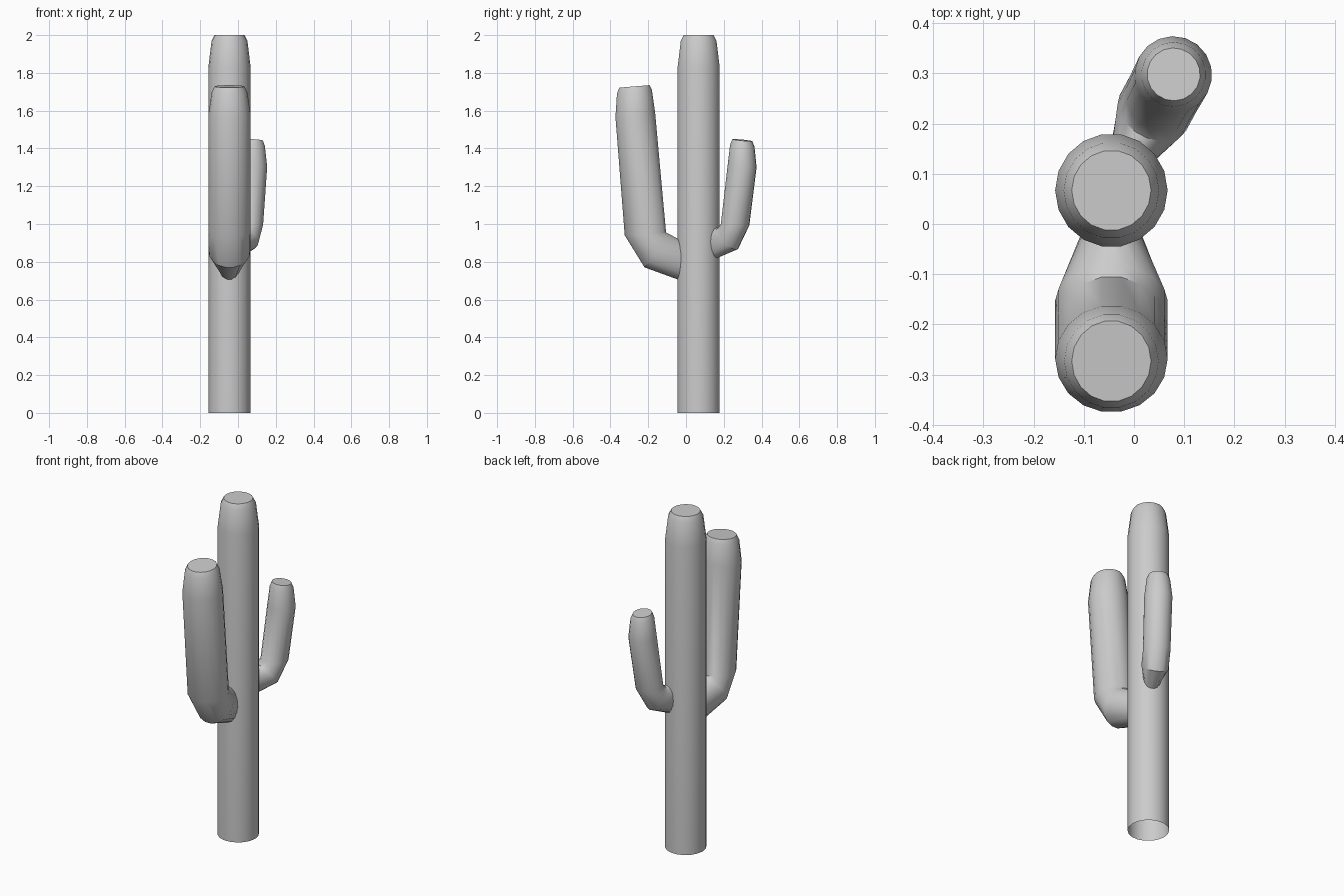
import bpy, bmesh, math
from mathutils import Vector

if "Cube" in bpy.data.objects:
    bpy.data.objects.remove(bpy.data.objects["Cube"])

SIDES = 18
CENTRE = Vector((-0.045, 0.067, 0))


def loft(name, heading, rings):
    """Each ring: outer (s, z), inner (s, z), half width. s runs outward along heading."""
    out = Vector((math.cos(heading), math.sin(heading), 0))
    side = Vector((-out.y, out.x, 0))
    bm = bmesh.new()
    loops = []
    for (s0, z0), (s1, z1), w in rings:
        mid = CENTRE + out * (s0 + s1) / 2 + Vector((0, 0, (z0 + z1) / 2))
        axis = (out * (s0 - s1) + Vector((0, 0, z0 - z1))) / 2
        loop = []
        for i in range(SIDES):
            a = math.tau * i / SIDES
            loop.append(bm.verts.new(mid + side * w * math.cos(a) + axis * math.sin(a) * 1.01))
        loops.append(loop)
    for a, b in zip(loops, loops[1:]):
        for i in range(SIDES):
            j = (i + 1) % SIDES
            bm.faces.new((a[i], a[j], b[j], b[i]))
    bm.faces.new(loops[-1])
    bmesh.ops.recalc_face_normals(bm, faces=bm.faces)
    mesh = bpy.data.meshes.new(name)
    bm.to_mesh(mesh)
    bm.free()
    obj = bpy.data.objects.new(name, mesh)
    bpy.context.collection.objects.link(obj)
    bpy.ops.object.select_all(action='DESELECT')
    obj.select_set(True)
    bpy.context.view_layer.objects.active = obj
    bpy.ops.object.shade_smooth_by_angle(angle=math.radians(35))
    return obj


# Trunk: straight column, tapered crown, open base
loft("trunk", -math.pi / 2, [((r, z), (-r, z), r) for r, z in
     [(0.112, 0), (0.112, 1.83), (0.095, 1.97), (0.079, 2.0)]])

# Large front arm, pinched where it enters the trunk
loft("large_arm", -math.pi / 2, [
    ((0.067, 0.69), (0.067, 0.90), 0.052),
    ((0.287, 0.77), (0.152, 0.945), 0.112),
    ((0.392, 0.94), (0.172, 0.955), 0.112),
    ((0.441, 1.565), (0.23, 1.59), 0.112),
    ((0.433, 1.69), (0.247, 1.71), 0.094),
    ((0.42, 1.722), (0.26, 1.735), 0.079)])

# Small rear arm, turned towards the right
loft("small_arm", math.atan2(0.882, 0.473), [
    ((0.07, 0.805), (0.07, 0.98), 0.04),
    ((0.225, 0.865), (0.125, 0.98), 0.075),
    ((0.294, 0.993), (0.144, 1.0), 0.075),
    ((0.337, 1.30), (0.185, 1.31), 0.077),
    ((0.326, 1.41), (0.198, 1.42), 0.064),
    ((0.314, 1.438), (0.21, 1.45), 0.053)])
